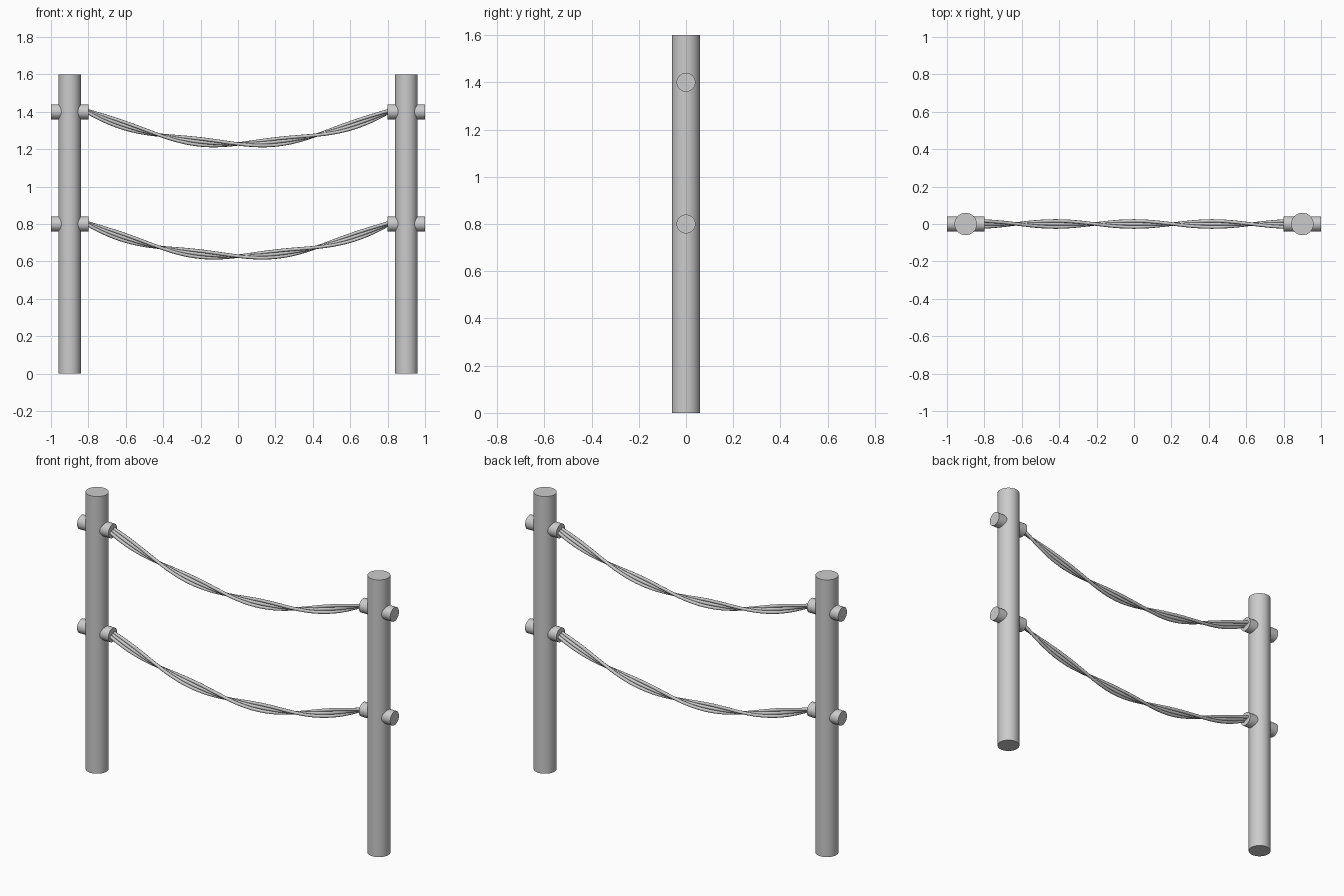
import bpy, math
from mathutils import Vector

if "Cube" in bpy.data.objects:
    bpy.data.objects.remove(bpy.data.objects["Cube"])


def cylinder(name, radius, depth, loc, rot=(0, 0, 0), sides=32):
    bpy.ops.mesh.primitive_cylinder_add(vertices=sides, radius=radius, depth=depth,
                                        location=loc, rotation=rot)
    ob = bpy.context.object
    ob.name = name
    bpy.ops.object.shade_smooth_by_angle(angle=math.radians(35))
    return ob


# Twisted rope: strands lie side by side in a flat row, turned along a sagging line
def rope(name, z, half=0.82, sag=0.172, turns=2, strands=3, radius=0.009, gap=0.0165, steps=64):
    curve = bpy.data.curves.new(name, 'CURVE')
    curve.dimensions = '3D'
    curve.bevel_depth = radius
    curve.bevel_resolution = 2
    curve.use_fill_caps = True
    for s in range(strands):
        offset = (s - (strands - 1) / 2) * gap
        spline = curve.splines.new('POLY')
        spline.points.add(steps)
        for i, p in enumerate(spline.points):
            x = half * (2 * i / steps - 1)
            slope = 2 * sag * x / 0.64
            up = Vector((-slope, 0, 1)).normalized()
            a = math.pi * x / 0.42
            centre = Vector((x, 0, z - sag + sag * x * x / 0.64))
            pos = centre + offset * (math.cos(a) * Vector((0, 1, 0)) + math.sin(a) * up)
            p.co = (*pos, 1)
    ob = bpy.data.objects.new(name, curve)
    bpy.context.collection.objects.link(ob)
    return ob


# Posts with pegs passing through them
for side, sx in (("left", -1), ("right", 1)):
    cylinder(f"{side}_post", 0.06, 1.6, (0.9 * sx, 0, 0.8))
    for level, z in (("lower", 0.8), ("upper", 1.4)):
        cylinder(f"{side}_{level}_peg", 0.04, 0.2, (0.9 * sx, 0, z), (0, math.pi / 2, 0))

# Sagging ropes between the pegs
for level, z in (("lower", 0.8), ("upper", 1.4)):
    rope(f"{level}_rope", z)
